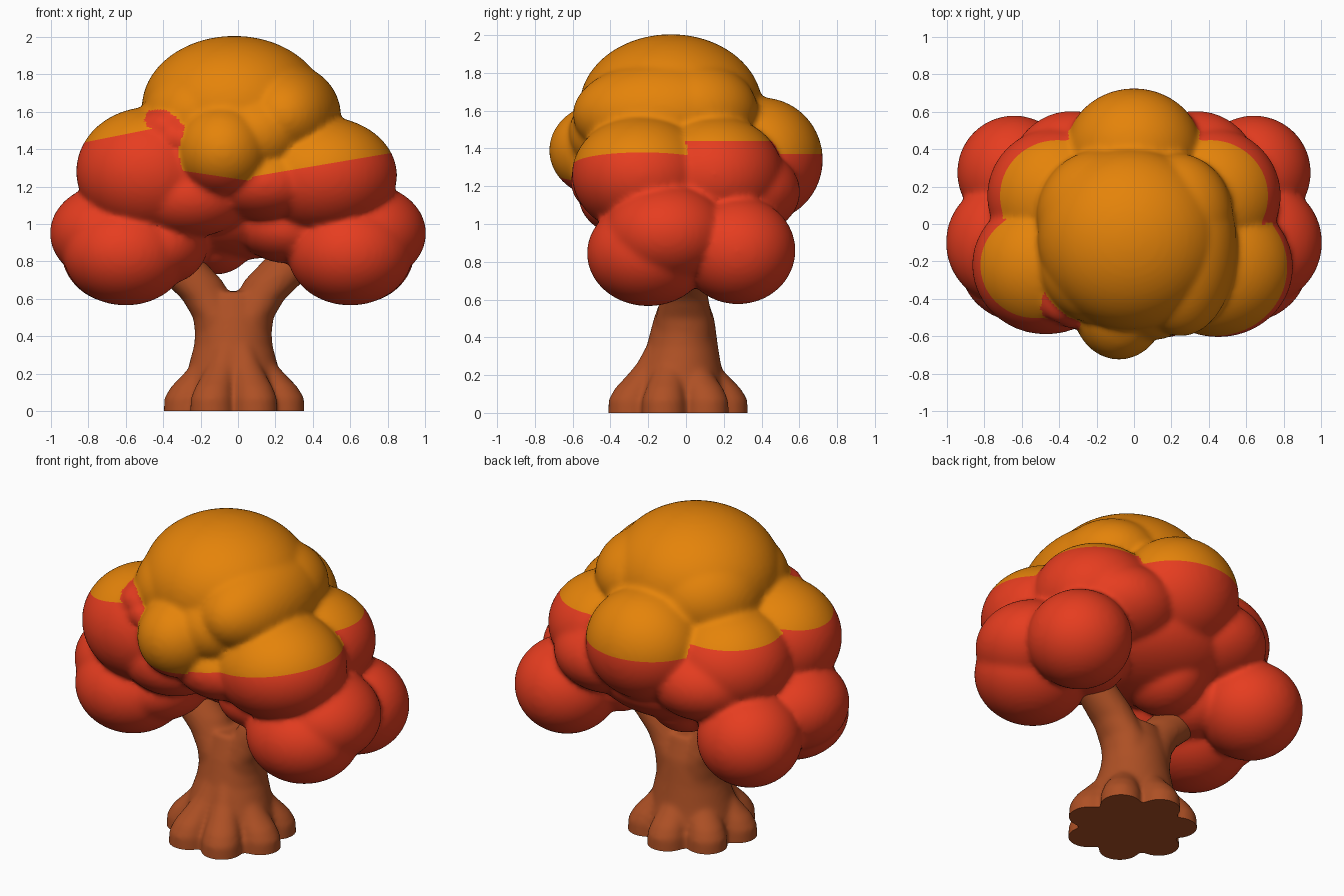
import bpy
import bmesh
import math
from mathutils import Matrix, Vector

cube = bpy.data.objects.get("Cube")
if cube:
    bpy.data.objects.remove(cube, do_unlink=True)


def make_material(name, color):
    mat = bpy.data.materials.new(name)
    mat.use_nodes = True
    mat.diffuse_color = (*color, 1)
    mat.node_tree.nodes["Principled BSDF"].inputs["Base Color"].default_value = (*color, 1)
    return mat


red = make_material("leaf red", (0.79, 0.046, 0.014))
orange = make_material("leaf orange", (0.78, 0.228, 0.003))
brown = make_material("bark brown", (0.42, 0.08, 0.018))


def add_ellipsoid(bm, center, radii):
    matrix = Matrix.Translation(center) @ Matrix.Diagonal((*radii, 1))
    bmesh.ops.create_uvsphere(bm, u_segments=48, v_segments=28, radius=1, matrix=matrix)


def add_loft(bm, rings, segments=40):
    """Closed tube through flat ellipses given as (z, x, y, x radius, y radius)."""
    loops = []
    for z, x, y, rx, ry in rings:
        angles = [math.tau * i / segments for i in range(segments)]
        loops.append([bm.verts.new((x + rx * math.cos(a), y + ry * math.sin(a), z))
                      for a in angles])
    for low, high in zip(loops, loops[1:]):
        for i in range(segments):
            j = (i + 1) % segments
            bm.faces.new((low[i], low[j], high[j], high[i]))
    bm.faces.new(loops[0][::-1])
    bm.faces.new(loops[-1])


def fuse(bm, name, voxel, smoothing):
    """Melt overlapping solids into one soft skin and return the object."""
    mesh = bpy.data.meshes.new(name)
    bm.to_mesh(mesh)
    bm.free()
    obj = bpy.data.objects.new(name, mesh)
    bpy.context.scene.collection.objects.link(obj)
    remesh = obj.modifiers.new("fuse", "REMESH")
    remesh.mode = "VOXEL"
    remesh.voxel_size = voxel
    smooth = obj.modifiers.new("soften", "SMOOTH")
    smooth.factor = 0.5
    smooth.iterations = smoothing
    graph = bpy.context.evaluated_depsgraph_get()
    skin = bpy.data.meshes.new_from_object(obj.evaluated_get(graph))
    obj.modifiers.clear()
    obj.data = skin
    bpy.data.meshes.remove(mesh)
    skin.name = name
    skin.materials.clear()
    return obj


def shade(obj):
    bpy.ops.object.select_all(action="DESELECT")
    obj.select_set(True)
    bpy.context.view_layer.objects.active = obj
    bpy.ops.object.shade_smooth_by_angle(angle=math.radians(50))


# Trunk: flared column, two branches and a ring of sloping roots
bm = bmesh.new()
add_loft(bm, [(-0.06, -0.02, -0.05, 0.29, 0.28), (0.08, -0.02, -0.05, 0.285, 0.275),
              (0.2, -0.025, -0.04, 0.25, 0.235), (0.35, -0.025, -0.02, 0.21, 0.19),
              (0.5, -0.025, -0.01, 0.2, 0.16), (0.64, -0.025, -0.01, 0.16, 0.11)])
branch = [(0.3, 0.06, 0.13, 0.15), (0.5, 0.085, 0.13, 0.15), (0.6, 0.14, 0.135, 0.13),
          (0.7, 0.22, 0.16, 0.12), (0.8, 0.32, 0.165, 0.11), (1.0, 0.5, 0.16, 0.1)]
for side in (-1, 1):
    add_loft(bm, [(z, side * x - 0.025, -0.01, rx, ry) for z, x, rx, ry in branch])
root = [(-0.06, 0.265, 0.12), (0.07, 0.265, 0.115), (0.13, 0.245, 0.1),
        (0.19, 0.2, 0.085), (0.26, 0.145, 0.075), (0.36, 0.09, 0.07)]
ROOTS = 7
for i in range(ROOTS):
    a = math.tau * (i + 0.74) / ROOTS
    add_loft(bm, [(z, d * math.cos(a) - 0.02, d * math.sin(a) - 0.055, r, r)
                  for z, d, r in root])
trunk = fuse(bm, "trunk", 0.014, 12)
bm = bmesh.new()
bm.from_mesh(trunk.data)
cut = bmesh.ops.bisect_plane(bm, geom=bm.verts[:] + bm.edges[:] + bm.faces[:],
                             plane_co=(0, 0, 0), plane_no=(0, 0, 1), clear_inner=True)
rim = [e for e in cut["geom_cut"] if isinstance(e, bmesh.types.BMEdge)]
bmesh.ops.holes_fill(bm, edges=rim)
bm.to_mesh(trunk.data)
bm.free()
trunk.data.materials.append(brown)
shade(trunk)

# Foliage lumps: center, radii, height of the colour line and its slope along x
ALL_ORANGE, ALL_RED = 0, 9
lumps = []


def lump(center, radii, line=ALL_RED, slope=0.0):
    lumps.append((Vector(center), Vector(radii), line, slope))


def lump_pair(center, radii, line=ALL_RED):
    x, y, z = center
    for side in (-1, 1):
        lump((side * x, y, z), radii, line)


# Crown
lump((-0.02, -0.08, 1.62), (0.495, 0.485, 0.385), ALL_ORANGE)
lump((-0.17, 0.04, 1.58), (0.35, 0.36, 0.3), ALL_ORANGE)
lump((-0.2, -0.2, 1.58), (0.31, 0.33, 0.27), ALL_ORANGE)
lump((0.25, -0.12, 1.58), (0.3, 0.48, 0.28), ALL_ORANGE)
lump((0.22, 0.04, 1.6), (0.31, 0.34, 0.26), ALL_ORANGE)
lump((-0.08, -0.44, 1.39), (0.25, 0.285, 0.25), 1.24, -0.15)
lump((0.1, -0.38, 1.48), (0.25, 0.24, 0.22), ALL_ORANGE)
lump((0, 0.4, 1.34), (0.36, 0.325, 0.33), 1.37)
# Middle tier
lump((-0.47, -0.22, 1.28), (0.395, 0.37, 0.345), 1.6, 0.2)
lump((0.45, -0.23, 1.26), (0.4, 0.375, 0.315), 1.24, 0.17)
lump((0.14, -0.33, 1.22), (0.3, 0.28, 0.2), 1.24, 0.17)
lump((-0.25, -0.3, 1.15), (0.32, 0.27, 0.22))
lump((-0.38, -0.37, 1.52), (0.14, 0.16, 0.1))
lump((-0.33, -0.41, 1.46), (0.12, 0.15, 0.1))
lump_pair((0.41, 0.15, 1.26), (0.375, 0.365, 0.315), 1.44)
lump_pair((0.33, 0.26, 1.17), (0.34, 0.345, 0.25))
lump((0, 0.11, 1.09), (0.52, 0.43, 0.28))
# Lower tier
lump_pair((0.68, -0.1, 0.95), (0.325, 0.33, 0.265))
lump_pair((0.6, -0.2, 0.845), (0.335, 0.325, 0.28))
lump_pair((0.64, 0.275, 0.86), (0.305, 0.305, 0.285))
lump_pair((0.39, 0.07, 0.91), (0.21, 0.25, 0.21))
lump((-0.42, -0.14, 0.89), (0.26, 0.31, 0.22))
lump((0.27, -0.12, 0.98), (0.27, 0.28, 0.19))
lump((-0.12, 0.14, 0.95), (0.22, 0.26, 0.22))

bm = bmesh.new()
for center, radii, line, slope in lumps:
    add_ellipsoid(bm, center, radii)
foliage = fuse(bm, "foliage", 0.016, 12)
for mat in (red, orange):
    foliage.data.materials.append(mat)

# Cut a clean colour line across each lump, then colour above and below it
bm = bmesh.new()
bm.from_mesh(foliage.data)


def closeness(point, item):
    center, radii = item[:2]
    d = point - center
    k = math.sqrt(sum((d[i] / radii[i]) ** 2 for i in range(3)))
    return (k - 1) * min(radii)


owned = [[] for item in lumps]
for face in bm.faces:
    point = face.calc_center_median()
    owner = min(range(len(lumps)), key=lambda i: closeness(point, lumps[i]))
    face.material_index = owner
    owned[owner].append(face)
for (center, radii, line, slope), faces in zip(lumps, owned):
    if ALL_ORANGE < line < ALL_RED and faces:
        edges = {e for f in faces for e in f.edges}
        verts = {v for f in faces for v in f.verts}
        bmesh.ops.bisect_plane(bm, geom=list(verts) + list(edges) + faces,
                               plane_co=(0, 0, line), plane_no=(-slope, 0, 1))
for face in bm.faces:
    center, radii, line, slope = lumps[face.material_index]
    point = face.calc_center_median()
    face.material_index = 1 if point.z > line + slope * point.x else 0
bm.to_mesh(foliage.data)
bm.free()
shade(foliage)
